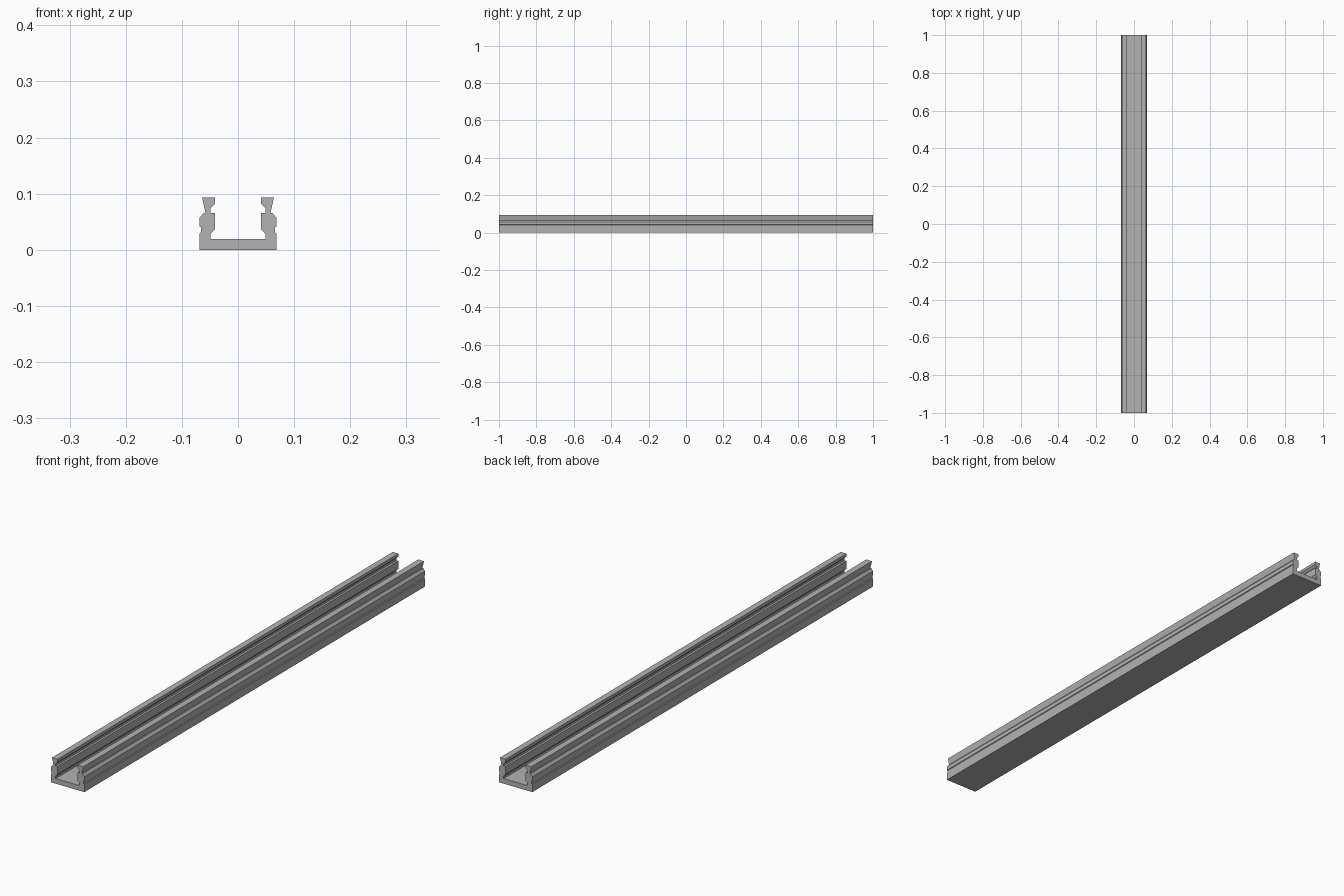
import bpy
import bmesh

cube = bpy.data.objects.get("Cube")
if cube:
    bpy.data.objects.remove(cube, do_unlink=True)

# Plain aluminium grey
grey = bpy.data.materials.new("aluminium_grey")
grey.use_nodes = True
colour = (0.45, 0.45, 0.45, 1)
grey.diffuse_color = colour
grey.node_tree.nodes["Principled BSDF"].inputs["Base Color"].default_value = colour

# Half cross-section (x, z): outer wall with groove, flared lip, inner wall, floor
half = [
    (0.0685, 0), (0.0685, 0.029), (0.066, 0.031), (0.066, 0.040),
    (0.0685, 0.042), (0.0685, 0.057), (0.061, 0.066), (0.058, 0.066),
    (0.064, 0.093), (0.041, 0.093), (0.041, 0.082), (0.049, 0.074),
    (0.049, 0.066), (0.041, 0.066), (0.041, 0.037), (0.049, 0.028),
    (0.049, 0.019),
]
section = half + [(-x, z) for x, z in reversed(half)]

# Extrude the mirrored section along the length of the rail
bm = bmesh.new()
end = bm.faces.new([bm.verts.new((x, -1, z)) for x, z in section])
result = bmesh.ops.extrude_face_region(bm, geom=[end], use_keep_orig=True)
far = [v for v in result["geom"] if isinstance(v, bmesh.types.BMVert)]
bmesh.ops.translate(bm, verts=far, vec=(0, 2, 0))
bmesh.ops.recalc_face_normals(bm, faces=bm.faces)

mesh = bpy.data.meshes.new("channel_rail")
bm.to_mesh(mesh)
bm.free()
mesh.materials.append(grey)
rail = bpy.data.objects.new("channel_rail", mesh)
bpy.context.collection.objects.link(rail)
